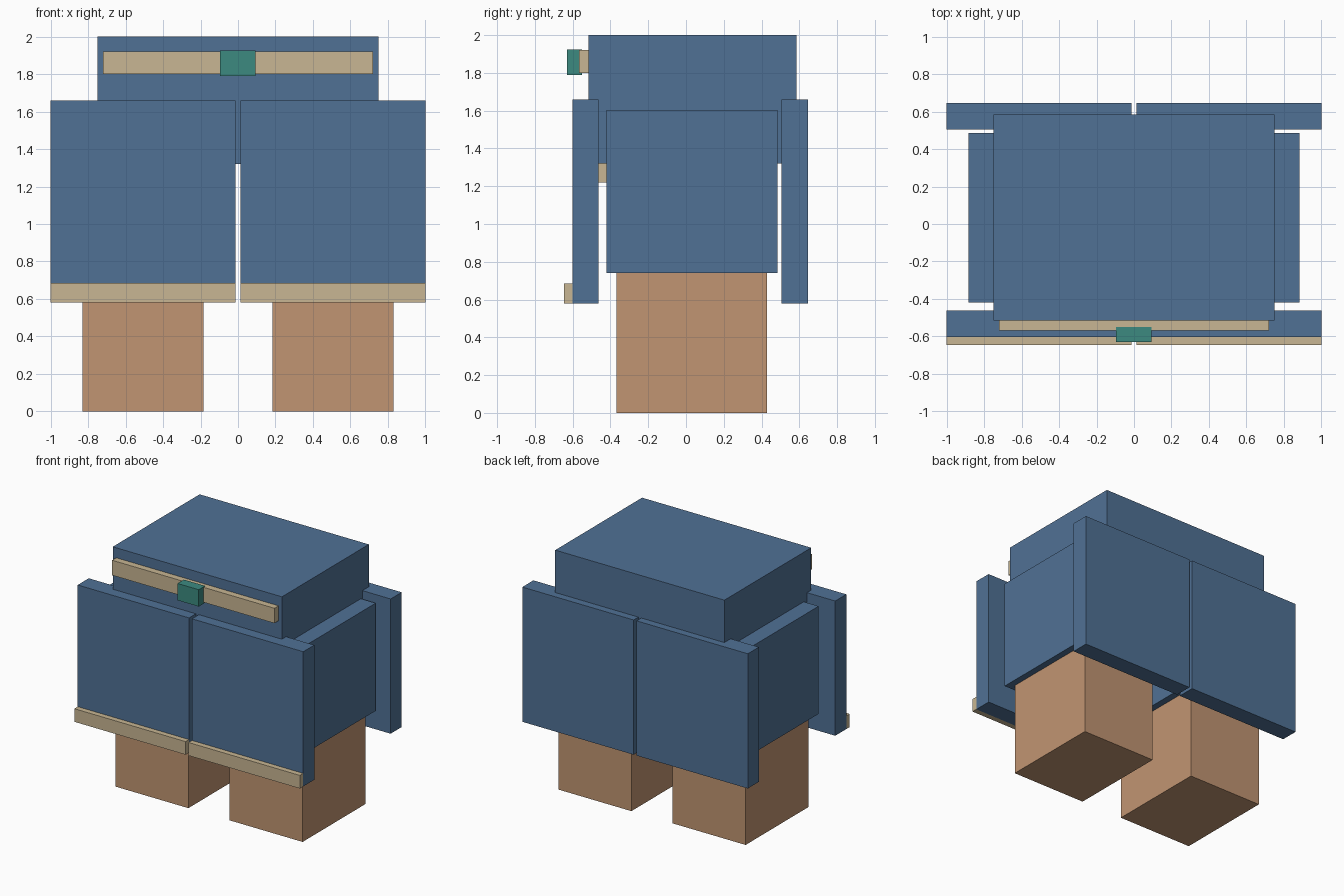
import bpy

if "Cube" in bpy.data.objects:
    bpy.data.objects.remove(bpy.data.objects["Cube"])


def srgb(r, g, b):
    def lin(c):
        c /= 255
        return c / 12.92 if c <= 0.04045 else ((c + 0.055) / 1.055) ** 2.4
    return (lin(r), lin(g), lin(b), 1.0)


def material(name, rgb):
    m = bpy.data.materials.new(name)
    m.diffuse_color = srgb(*rgb)
    m.use_nodes = True
    m.node_tree.nodes["Principled BSDF"].inputs["Base Color"].default_value = m.diffuse_color
    return m


BLUE = material("blue_cloth", (80, 113, 149))
TAN = material("tan_trim", (200, 182, 147))
SKIN = material("skin", (193, 149, 114))
TEAL = material("teal_gem", (60, 138, 128))


def box(name, x, y, z, mat):
    """Box from (min, max) ranges on each axis."""
    bpy.ops.mesh.primitive_cube_add(size=1)
    ob = bpy.context.object
    ob.name = ob.data.name = name
    for v in ob.data.vertices:
        v.co = [r[0] if c < 0 else r[1] for c, r in zip(v.co, (x, y, z))]
    ob.data.materials.append(mat)
    return ob


def pair(name, x, y, z, mat):
    """Box on the right side and its mirror on the left."""
    box(name + "_right", x, y, z, mat)
    box(name + "_left", (-x[1], -x[0]), y, z, mat)


# Waist with belt and buckle
box("waist", (-0.75, 0.75), (-0.515, 0.585), (1.32, 2.0), BLUE)
box("belt", (-0.72, 0.72), (-0.567, -0.515), (1.80, 1.92), TAN)
box("buckle", (-0.095, 0.093), (-0.63, -0.55), (1.79, 1.925), TEAL)

# Legs and shorts
pair("leg", (0.183, 0.83), (-0.367, 0.43), (0.0, 0.74), SKIN)
pair("shorts", (0.13, 0.882), (-0.42, 0.485), (0.74, 1.603), BLUE)
pair("shorts_trim", (0.18, 0.72), (-0.465, -0.42), (1.22, 1.32), TAN)

# Hanging skirt panels with hem trim on the front
pair("front_panel", (0.013, 1.0), (-0.602, -0.462), (0.58, 1.66), BLUE)
pair("back_panel", (0.013, 1.0), (0.505, 0.645), (0.58, 1.66), BLUE)
pair("hem_trim", (0.013, 1.0), (-0.645, -0.602), (0.58, 0.685), TAN)
